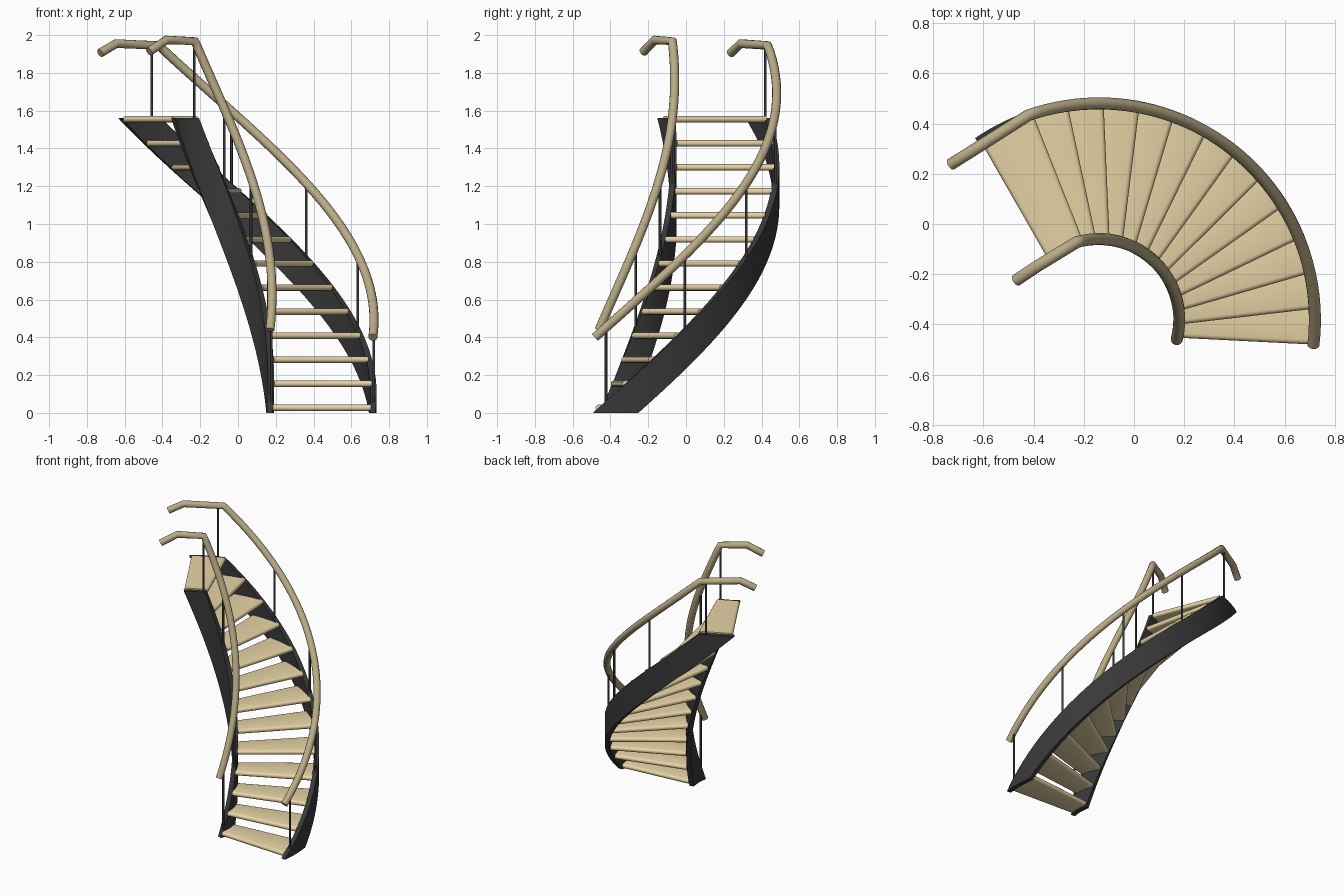
import bpy, bmesh
from math import sin, cos, pi, radians

if "Cube" in bpy.data.objects:
    bpy.data.objects.remove(bpy.data.objects["Cube"])

CX, CY = -0.14, -0.38          # axis of the spiral
R_IN, R_OUT = 0.315, 0.858     # radii of the two sides
FIRST, STEP, RISE = 1.2, 9.54, 0.1273
N = 13


def polar(r, deg, z):
    a = radians(deg)
    return (CX + r * cos(a), CY + r * sin(a), z)


def material(name, col):
    m = bpy.data.materials.new(name)
    m.diffuse_color = (*col, 1)
    m.use_nodes = True
    m.node_tree.nodes["Principled BSDF"].inputs["Base Color"].default_value = m.diffuse_color
    return m


wood = material("tan_wood", (0.80, 0.66, 0.38))
rail_wood = material("dark_wood", (0.49, 0.41, 0.24))
black = material("black_metal", (0.04, 0.04, 0.04))


def finish(bm, name, mat):
    bmesh.ops.recalc_face_normals(bm, faces=bm.faces)
    me = bpy.data.meshes.new(name)
    bm.to_mesh(me)
    bm.free()
    me.materials.append(mat)
    ob = bpy.data.objects.new(name, me)
    bpy.context.collection.objects.link(ob)
    bpy.ops.object.select_all(action='DESELECT')
    ob.select_set(True)
    bpy.context.view_layer.objects.active = ob
    bpy.ops.object.shade_smooth_by_angle(angle=radians(40))
    return ob


def loft(bm, sections):
    rings = [[bm.verts.new(p) for p in s] for s in sections]
    n = len(rings[0])
    for a, b in zip(rings, rings[1:]):
        for i in range(n):
            j = (i + 1) % n
            bm.faces.new((a[i], a[j], b[j], b[i]))
    bm.faces.new(rings[0])
    bm.faces.new(rings[-1])


# Treads: tapered planks with rounded front and back edges
def tread(i):
    ang = radians(FIRST + STEP * i)
    zc, t = 0.027 + RISE * i, 0.017
    sections = []
    for r, half in ((0.325, 0.080), (0.842, 0.117)):
        ring = []
        for side in (1, -1):
            for k in range(7):
                b = -pi / 2 + pi * k / 6
                w = side * (half - t + t * cos(b))
                ring.append((CX + r * cos(ang) - w * sin(ang),
                             CY + r * sin(ang) + w * cos(ang),
                             zc + side * t * sin(b)))
        sections.append(ring)
    bm = bmesh.new()
    loft(bm, sections)
    finish(bm, f"tread_{i + 1}", wood)


for i in range(N):
    tread(i)

# Stringers: curved boards trimmed level at floor and landing
SLOPE, Z_TOP = 0.01345, 1.562


def line(deg):
    return 0.01 + SLOPE * (deg - FIRST)


def stringer(name, radius, half):
    at = lambda z: FIRST + (z - 0.01) / SLOPE
    start, end = at(-half + 0.003), at(Z_TOP + half - 0.003)
    angles = sorted([start + (end - start) * k / 60 for k in range(61)]
                    + [at(half), at(Z_TOP - half)])
    sections = []
    for a in angles:
        lo, hi = max(0, line(a) - half), min(Z_TOP, line(a) + half)
        sections.append([polar(radius - 0.016, a, lo), polar(radius + 0.016, a, lo),
                         polar(radius + 0.016, a, hi), polar(radius - 0.016, a, hi)])
    bm = bmesh.new()
    loft(bm, sections)
    finish(bm, name, black)


stringer("inner_stringer", R_IN, 0.185)
stringer("outer_stringer", R_OUT, 0.107)


# Handrails: helical tubes ending in a level run and a drooping tip
def handrail(name, radius, a0, z0, a1, z1, tail):
    pts = [polar(radius, a0 + (a1 - a0) * k / 48, z0 + (z1 - z0) * k / 48)
           for k in range(49)] + tail
    cu = bpy.data.curves.new(name, 'CURVE')
    cu.dimensions = '3D'
    cu.bevel_depth = 0.024
    cu.bevel_resolution = 4
    cu.use_fill_caps = True
    sp = cu.splines.new('POLY')
    sp.points.add(len(pts) - 1)
    for p, q in zip(sp.points, pts):
        p.co = (*q, 1)
    sp.use_smooth = True
    cu.materials.append(rail_wood)
    bpy.context.collection.objects.link(bpy.data.objects.new(name, cu))


IN_RAIL = (0.32, -14.5, 0.44, 106, 1.968)
OUT_RAIL = (0.86, -6.8, 0.40, 109, 1.945)
handrail("inner_handrail", *IN_RAIL, [(-0.38, -0.165, 1.974), (-0.47, -0.225, 1.912)])
handrail("outer_handrail", *OUT_RAIL, [(-0.645, 0.29, 1.955), (-0.73, 0.237, 1.905)])


# Posts: thin rods on every third tread, from stringer to handrail
def post(name, rail, ang):
    r, a0, z0, a1, z1 = rail
    top = z0 + (z1 - z0) * min(1, (ang - a0) / (a1 - a0))
    base = max(0.02, line(ang))
    bm = bmesh.new()
    x, y, _ = polar(r, ang, 0)
    loft(bm, [[(x + 0.007 * cos(k * pi / 5), y + 0.007 * sin(k * pi / 5), z)
               for k in range(10)] for z in (base, top)])
    finish(bm, name, black)


for k in range(5):
    post(f"outer_post_{k + 1}", OUT_RAIL, -2.9 + 3 * STEP * k)
    post(f"inner_post_{k + 1}", IN_RAIL, -8.0 + 3 * STEP * k)
